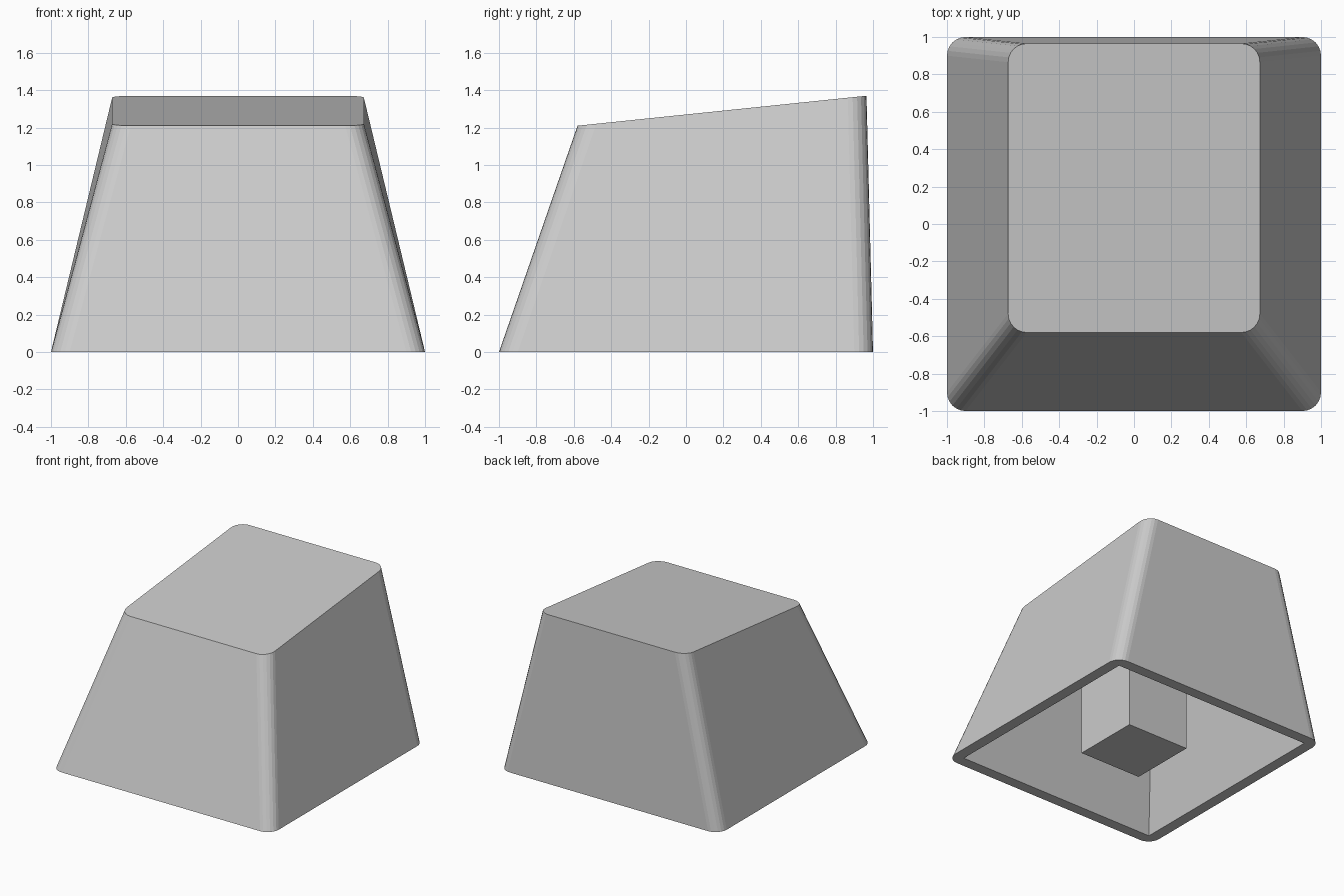
import bpy, bmesh, math

if "Cube" in bpy.data.objects:
    bpy.data.objects.remove(bpy.data.objects["Cube"])

grey = bpy.data.materials.new("light grey")
grey.diffuse_color = (0.6, 0.6, 0.6, 1)
grey.use_nodes = True
grey.node_tree.nodes["Principled BSDF"].inputs["Base Color"].default_value = grey.diffuse_color

BASE = (-1.0, 1.0, -1.0, 1.0)            # x0, x1, y0, y1
TOP = (-0.673, 0.673, -0.58, 0.965)
INNER_BASE = (-0.91, 0.91, -0.91, 0.91)
INNER_TOP = (-0.61, 0.61, -0.515, 0.88)
STEM = 0.28


def top_z(y):
    """Height of the sloping top face."""
    return 1.21 + (y + 0.58) * 0.16 / 1.545


def ceiling_z(y):
    return top_z(y) - 0.09


def outline(rect, radius=0.0, steps=6):
    """Counter-clockwise rectangle, with optional rounded corners."""
    x0, x1, y0, y1 = rect
    r = radius
    points = []
    for i, (cx, cy) in enumerate([(x1 - r, y1 - r), (x0 + r, y1 - r),
                                  (x0 + r, y0 + r), (x1 - r, y0 + r)]):
        for s in range(steps + 1 if r else 1):
            a = math.pi / 2 * (i + s / steps)
            points.append((cx + r * math.cos(a), cy + r * math.sin(a)) if r else (cx, cy))
    return points


def loft(bm, low, high, height):
    """Walls from an outline on the ground to a capped outline on a slope."""
    a = [bm.verts.new((x, y, 0)) for x, y in low]
    b = [bm.verts.new((x, y, height(y))) for x, y in high]
    n = len(a)
    for i in range(n):
        j = (i + 1) % n
        bm.faces.new((a[i], a[j], b[j], b[i]))
    bm.faces.new(b)
    return a


def finish(bm, name):
    bmesh.ops.recalc_face_normals(bm, faces=bm.faces)
    mesh = bpy.data.meshes.new(name)
    bm.to_mesh(mesh)
    bm.free()
    mesh.materials.append(grey)
    bpy.context.collection.objects.link(bpy.data.objects.new(name, mesh))


# Hollow shell: rounded outside, square-cornered cavity, flat bottom rim
bm = bmesh.new()
outer = loft(bm, outline(BASE, 0.1), outline(TOP, 0.1), top_z)
inner = loft(bm, outline(INNER_BASE), outline(INNER_TOP), ceiling_z)
per = len(outer) // 4
for i in range(4):
    corner = outer[i * per:(i + 1) * per]
    k = (i + 1) % 4
    bm.faces.new(corner + [inner[i]])
    bm.faces.new((corner[-1], outer[k * per], inner[k], inner[i]))
finish(bm, "cap_shell")

# Square stem reaching up into the ceiling
bm = bmesh.new()
square = outline((-STEM, STEM, -STEM, STEM))
bottom = loft(bm, square, square, lambda y: ceiling_z(y) + 0.02)
bm.faces.new(bottom[::-1])
finish(bm, "stem")
